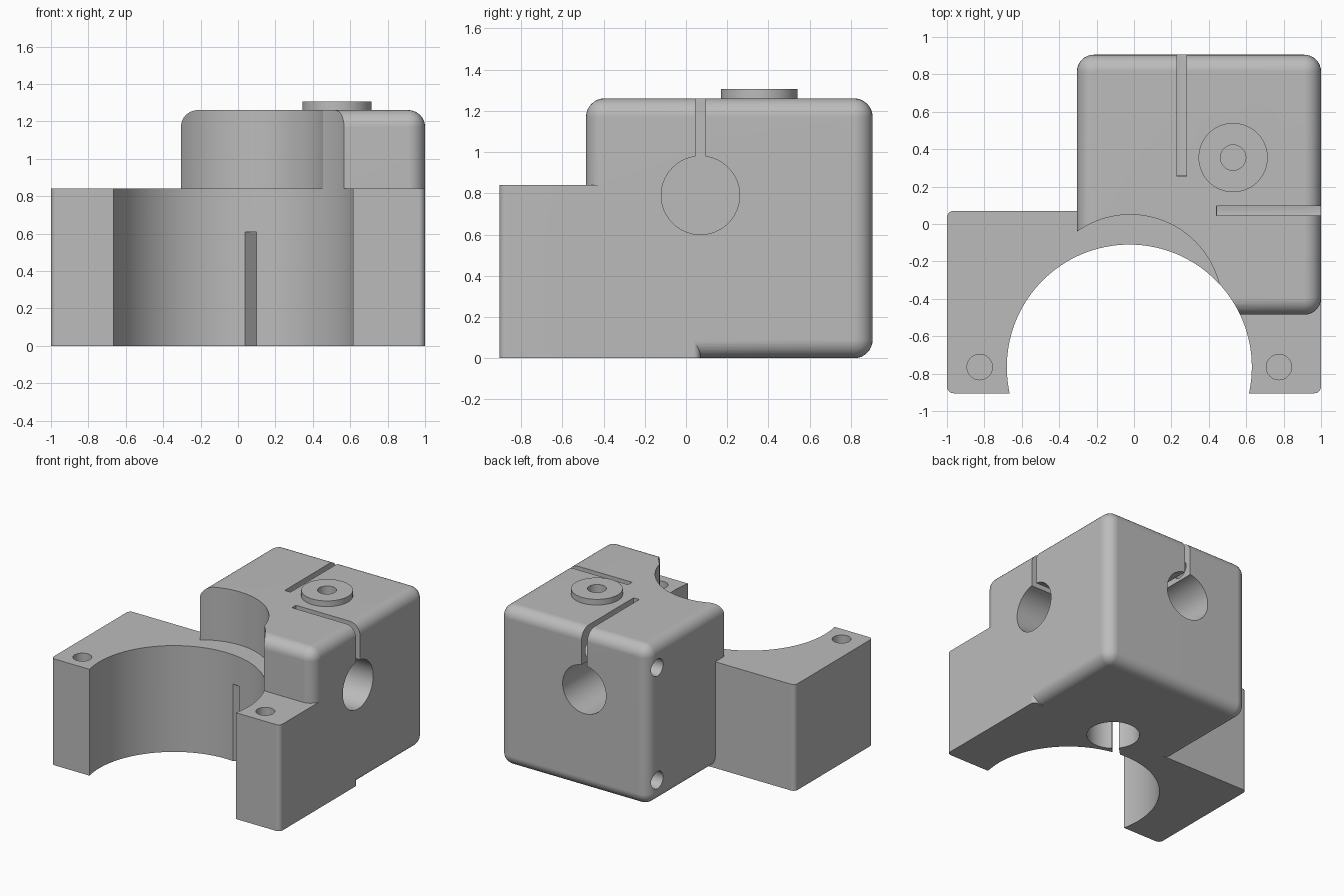
import bpy, bmesh, math
from mathutils import Matrix, Vector

if "Cube" in bpy.data.objects:
    bpy.data.objects.remove(bpy.data.objects["Cube"], do_unlink=True)

grey = bpy.data.materials.new("plain_grey")
grey.use_nodes = True
GREY = (0.5, 0.5, 0.5, 1)
grey.diffuse_color = GREY
grey.node_tree.nodes["Principled BSDF"].inputs["Base Color"].default_value = GREY


def finish(name, bm):
    mesh = bpy.data.meshes.new(name)
    bm.to_mesh(mesh)
    bm.free()
    mesh.materials.append(grey)
    obj = bpy.data.objects.new(name, mesh)
    bpy.context.collection.objects.link(obj)
    return obj


def box(name, lo, hi, radius=0, segments=8, upright_only=False, turn=None):
    """Box between two corners, with optional rounded edges and a placing matrix."""
    lo, hi = Vector(lo), Vector(hi)
    bm = bmesh.new()
    bmesh.ops.create_cube(bm, size=1)
    for v in bm.verts:
        v.co = (lo + hi) / 2 + v.co * Matrix.Diagonal(hi - lo)
    if radius:
        edges = [e for e in bm.edges if not upright_only
                 or abs(e.verts[0].co.z - e.verts[1].co.z) > 0.1]
        bmesh.ops.bevel(bm, geom=edges, offset=radius, segments=segments,
                        profile=0.5, affect='EDGES')
    if turn:
        bm.transform(turn)
    return finish(name, bm)


def rod(name, start, end, radius, sides=64):
    """Cylinder between two points."""
    start, end = Vector(start), Vector(end)
    axis = end - start
    bm = bmesh.new()
    bmesh.ops.create_cone(bm, cap_ends=True, segments=sides, radius1=radius,
                          radius2=radius, depth=axis.length)
    spin = Vector((0, 0, 1)).rotation_difference(axis).to_matrix().to_4x4()
    bm.transform(Matrix.Translation((start + end) / 2) @ spin)
    return finish(name, bm)


def combine(target, tool, operation='DIFFERENCE', keep=False):
    mod = target.modifiers.new("join", 'BOOLEAN')
    mod.operation = operation
    mod.solver = 'EXACT'
    mod.object = tool
    bpy.context.view_layer.objects.active = target
    bpy.ops.object.modifier_apply(modifier=mod.name)
    if not keep:
        bpy.data.objects.remove(tool, do_unlink=True)


def smooth(obj):
    bpy.ops.object.select_all(action='DESELECT')
    obj.select_set(True)
    bpy.context.view_layer.objects.active = obj
    bpy.ops.object.shade_smooth_by_angle(angle=math.radians(25))
    mod = obj.modifiers.new("flat_face_normals", 'WEIGHTED_NORMAL')
    mod.keep_sharp = True


# matrix-free scaling helper for boxes
def scaled(v, s):
    return Vector((v.x * s.x, v.y * s.y, v.z * s.z))


def box(name, lo, hi, radius=0, segments=8, upright_only=False, turn=None):
    """Box between two corners, with optional rounded edges and a placing matrix."""
    lo, hi = Vector(lo), Vector(hi)
    bm = bmesh.new()
    bmesh.ops.create_cube(bm, size=1)
    for v in bm.verts:
        v.co = (lo + hi) / 2 + scaled(v.co, hi - lo)
    if radius:
        edges = [e for e in bm.edges if not upright_only
                 or abs(e.verts[0].co.z - e.verts[1].co.z) > 0.1]
        bmesh.ops.bevel(bm, geom=edges, offset=radius, segments=segments,
                        profile=0.5, affect='EDGES')
    if turn:
        bm.transform(turn)
    return finish(name, bm)


# Main body: low saddle joined to a tall rounded block
CX, CY, CZ = 0.255, 0.07, 0.79      # meeting point of the three rod sockets
R, SLIT, SCREW = 0.19, 0.025, 0.068
SADDLE_X, SADDLE_Y, LEDGE = -0.025, -0.765, 0.84

body = box("clamp_body", (-1, -0.905, 0), (1, CY, LEDGE), 0.035, 5, True)
combine(body, box("corner_block", (-0.305, -0.485, 0), (1, 0.905, 1.26), 0.09), 'UNION')

# Large saddle bore and the smaller recess above the ledge
combine(body, rod("saddle_bore", (SADDLE_X, SADDLE_Y, -0.2),
                  (SADDLE_X, SADDLE_Y, 1.5), 0.655, 128))
combine(body, rod("upper_recess", (-0.02, -0.44, LEDGE), (-0.02, -0.44, 1.5), 0.49, 96))

# Three blind rod sockets
combine(body, rod("side_socket", (CX + R, CY, CZ), (1.2, CY, CZ), R))
combine(body, rod("back_socket", (CX, CY + R, CZ), (CX, 1.2, CZ), R))
combine(body, rod("bottom_socket", (CX, CY, CZ - R), (CX, CY, -0.2), R))

# Clamping slits, one for each socket
combine(body, box("side_slit", (CX + R - 0.005, CY - SLIT, CZ), (1.2, CY + SLIT, 1.5)))
combine(body, box("back_slit", (CX - SLIT, CY + R - 0.005, CZ), (CX + SLIT, 1.2, 1.5)))
diagonal = Matrix.Translation((CX, CY, 0)) @ Matrix.Rotation(math.radians(225), 4, 'Z')
combine(body, box("bottom_slit", (0, -SLIT, -0.2), (0.4, SLIT, CZ - R + 0.008), turn=diagonal))

# Blind screw holes in the saddle arms and in the side of the block
for side in (-1, 1):
    x = SADDLE_X + side * 0.8
    combine(body, rod("arm_hole", (x, SADDLE_Y, 0.3), (x, SADDLE_Y, 1), SCREW, 32))
for z in (0.18, 1.07):
    combine(body, rod("side_hole", (-0.5, 0.79, z), (0.5, 0.79, z), SCREW, 32))

# Raised round boss on top with a screw hole through it
boss = rod("top_boss", (0.53, 0.355, 1.25), (0.53, 0.355, 1.305), 0.185)
boss_hole = rod("boss_hole", (0.53, 0.355, 0.8), (0.53, 0.355, 1.5), SCREW, 32)
combine(body, boss, 'UNION')
combine(body, boss_hole)

smooth(body)
